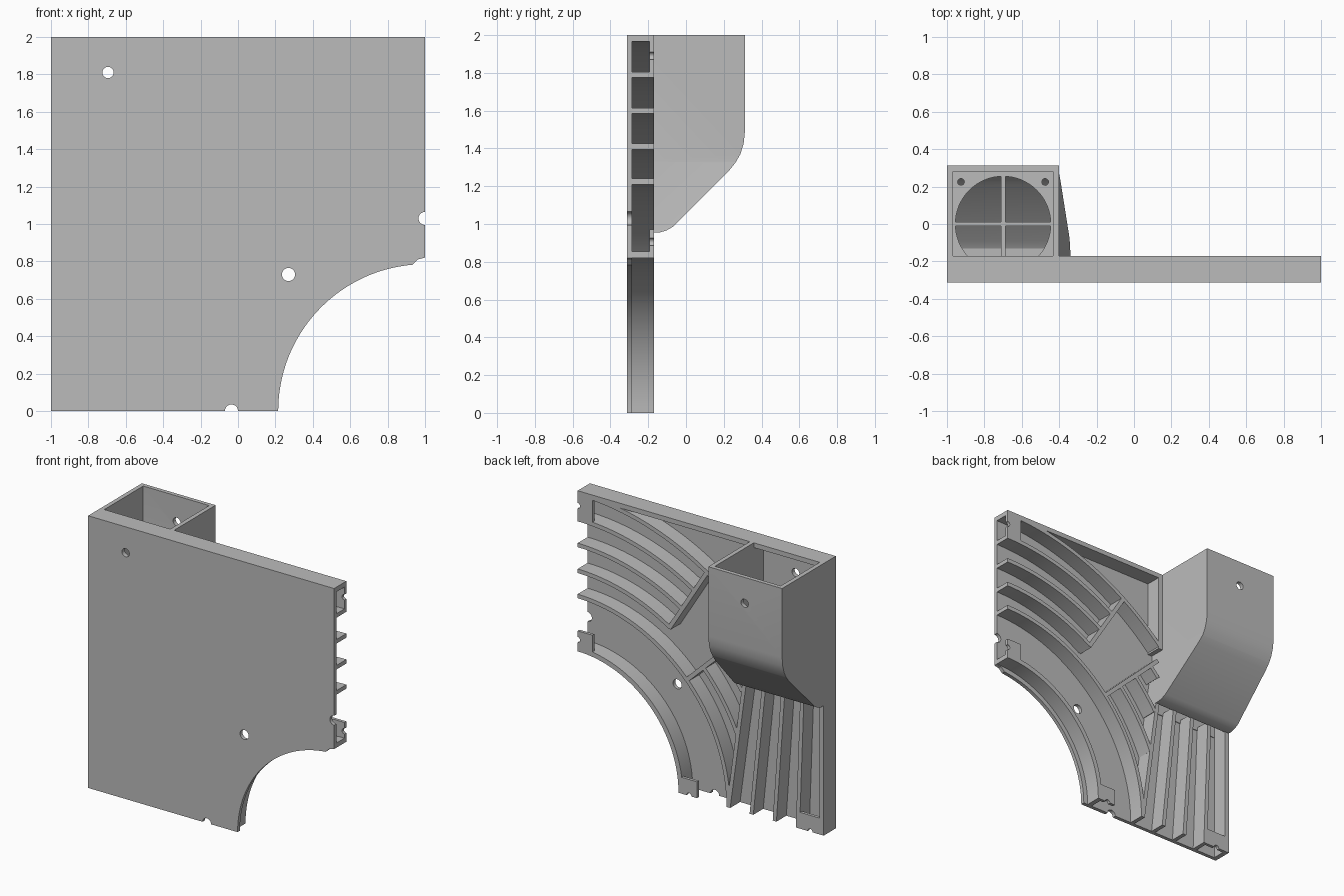
import bpy, bmesh, math
from mathutils import Vector

if "Cube" in bpy.data.objects:
    bpy.data.objects.remove(bpy.data.objects["Cube"])

FRONT, FLOOR, BACK = -0.312, -0.285, -0.17   # depth levels of the panel
T = 0.03                                     # rib and wall thickness

grey = bpy.data.materials.new("plain grey")
grey.diffuse_color = (0.5, 0.5, 0.5, 1)
grey.use_nodes = True
grey.node_tree.nodes["Principled BSDF"].inputs["Base Color"].default_value = grey.diffuse_color


def finish(bm, name):
    bmesh.ops.recalc_face_normals(bm, faces=bm.faces)
    me = bpy.data.meshes.new(name)
    bm.to_mesh(me)
    bm.free()
    me.materials.append(grey)
    ob = bpy.data.objects.new(name, me)
    bpy.context.collection.objects.link(ob)
    return ob


def prism(name, pts, axis, a, b):
    """Extrude a 2D outline along one axis from a to b."""
    put = {"x": lambda p, t: (t, p[0], p[1]),
           "y": lambda p, t: (p[0], t, p[1]),
           "z": lambda p, t: (p[0], p[1], t)}[axis]
    bm = bmesh.new()
    lo = [bm.verts.new(put(p, a)) for p in pts]
    hi = [bm.verts.new(put(p, b)) for p in pts]
    bm.faces.new(lo)
    bm.faces.new(hi[::-1])
    n = len(pts)
    for i in range(n):
        j = (i + 1) % n
        bm.faces.new((lo[i], lo[j], hi[j], hi[i]))
    return finish(bm, name)


def rect(x0, x1, z0, z1):
    return [(x0, z0), (x1, z0), (x1, z1), (x0, z1)]


def circle(cx, cy, r, n=32):
    return [(cx + r * math.cos(2 * math.pi * i / n),
             cy + r * math.sin(2 * math.pi * i / n)) for i in range(n)]


def arc(r, a0, a1, n=32):
    """Arc about the lower right corner of the panel, in degrees."""
    angles = [math.radians(a0 + (a1 - a0) * i / n) for i in range(n + 1)]
    return [(1 + r * math.cos(t), r * math.sin(t)) for t in angles]


def cut(ob, *cutters):
    for c in cutters:
        m = ob.modifiers.new("cut", "BOOLEAN")
        m.operation = "DIFFERENCE"
        m.solver = "EXACT"
        m.object = c
        bpy.context.view_layer.objects.active = ob
        bpy.ops.object.modifier_apply(modifier=m.name)
        bpy.data.objects.remove(c)


def hole(x, z, r, y0=-0.5, y1=0.5):
    return prism("hole_cutter", circle(x, z, r), "y", y0, y1)


def arc_rib(name, r, a0, a1, t=T):
    return prism(name, arc(r - t / 2, a0, a1) + arc(r + t / 2, a1, a0),
                 "y", FLOOR - 0.005, BACK)


def bar(name, pts):
    return prism(name, pts, "y", FLOOR - 0.005, BACK)


def swap(pts):
    """Reflect an outline across the panel's diagonal."""
    return [(1 - z, 1 - x) for x, z in pts]


# Front skin with the quarter-round cutout and fixing holes
skin = prism("front_panel",
             [(-1, 0)] + arc(0.785, 180, 95, 48)
             + [(0.96, 0.81), (1, 0.82), (1, 2), (-1, 2)], "y", FRONT, FLOOR)
cut(skin, hole(-0.695, 1.81, 0.03), hole(0.27, 0.73, 0.035),
    hole(1, 1.03, 0.035), hole(-0.035, 0, 0.035))

# Outer frame
bar("left_frame", rect(-1, -0.965, 0, 2))
bar("top_frame", rect(-1, 1, 1.965, 2))
bar("duct_side_frame", rect(-0.41, -0.365, 1.4, 1.98))
arc_rib("cutout_frame", 0.8375, 90, 180, 0.035)

# Curved guide ribs, upper right
arc_rib("main_curved_rib", 1.225, 90, 180)
for r in (1.41, 1.6, 1.79):
    arc_rib("upper_curved_rib", r, 90, 122)
arc_rib("outer_curved_rib", 1.98, 90, 134)

# Curved guide ribs, lower left
for r, end in ((1.41, 157), (1.6, 146.5), (1.79, 139.5)):
    arc_rib("lower_curved_rib", r, 136, end)

# Radial dividers
for a, r0, r1 in ((122, 1.4, 1.98), (136.3, 1.225, 1.88)):
    d = Vector((math.cos(math.radians(a)), math.sin(math.radians(a))))
    s = Vector((-d.y, d.x)) * T / 2
    c = Vector((1, 0))
    bar("radial_divider", [tuple(p) for p in (
        c + d * r0 - s, c + d * r1 - s, c + d * r1 + s, c + d * r0 + s)])

# Straight ribs fanning down from the duct outlet
for i in range(4):
    xb, xt = -0.225 - 0.188 * i, -0.36 - 0.155 * i
    h = T / 2
    bar("straight_rib", [(xb - h, 0), (xb + h, 0), (xt + h, 0.98), (xt - h, 0.98)])

# Joining tabs at the open edges, each with a half-round notch
for z0, z1, zn in ((0.82, 0.97, 0.905), (1.79, 2.0, 1.89)):
    for flip in (False, True):
        pts, c = rect(0.88, 1, z0, z1), [(1, zn)]
        if flip:
            pts, c = swap(pts), swap(c)
        tab = prism("joining_tab", pts, "y", BACK - 0.022, BACK)
        cut(tab, hole(c[0][0], c[0][1], 0.02))


# Duct: side profile extruded across, with a flared lower side wall
def duct_solid(name, profile, x0, x1):
    ob = prism(name, profile, "x", x0, x1)
    bm = bmesh.new()
    bm.from_mesh(ob.data)
    bmesh.ops.bisect_plane(bm, geom=bm.verts[:] + bm.edges[:] + bm.faces[:],
                           plane_co=(0, 0, 1.33), plane_no=(0, 0, 1))
    for v in bm.verts:
        if v.co.x > -0.7 and v.co.z < 1.33:
            v.co.x += 0.06 * (1.33 - v.co.z) / 0.38
    bm.to_mesh(ob.data)
    bm.free()
    return ob


outer = [(-0.30, 0.955), (-0.14, 0.955), (-0.105, 0.965), (-0.07, 0.985),
         (0.23, 1.285), (0.262, 1.325), (0.288, 1.37), (0.305, 1.425),
         (0.312, 1.49), (0.312, 2), (-0.30, 2)]
inner = [(-0.28, 0.9), (-0.175, 0.9), (-0.175, 0.985), (-0.13, 0.987),
         (-0.09, 1.01), (0.205, 1.305), (0.235, 1.34), (0.26, 1.385),
         (0.275, 1.43), (0.282, 1.49), (0.282, 2.1), (-0.28, 2.1)]
duct = duct_solid("fan_duct", outer, -1, -0.4)
cut(duct, duct_solid("duct_cutter", inner, -0.968, -0.432),
    hole(-0.695, 1.81, 0.03))

# Fan mounting plate with round opening, screw holes and cross bars
plate = prism("fan_plate", rect(-0.975, -0.425, -0.285, 0.29), "z", 1.46, 1.5)
cut(plate, prism("opening_cutter", circle(-0.7, 0, 0.255, 64), "z", 1.4, 1.6))
for sx in (-1, 1):
    for sy in (-1, 1):
        cut(plate, prism("screw_cutter",
                         circle(-0.7 + sx * 0.225, sy * 0.225, 0.018, 16),
                         "z", 1.4, 1.6))
prism("cross_bar_long", rect(-0.712, -0.688, -0.26, 0.26), "z", 1.462, 1.498)
prism("cross_bar_wide", rect(-0.96, -0.44, -0.012, 0.012), "z", 1.462, 1.498)

# Smooth the curves, keep the edges crisp
bpy.ops.object.select_all(action="DESELECT")
for ob in bpy.context.scene.objects:
    ob.select_set(True)
    bpy.context.view_layer.objects.active = ob
bpy.ops.object.shade_smooth_by_angle(angle=math.radians(25))
